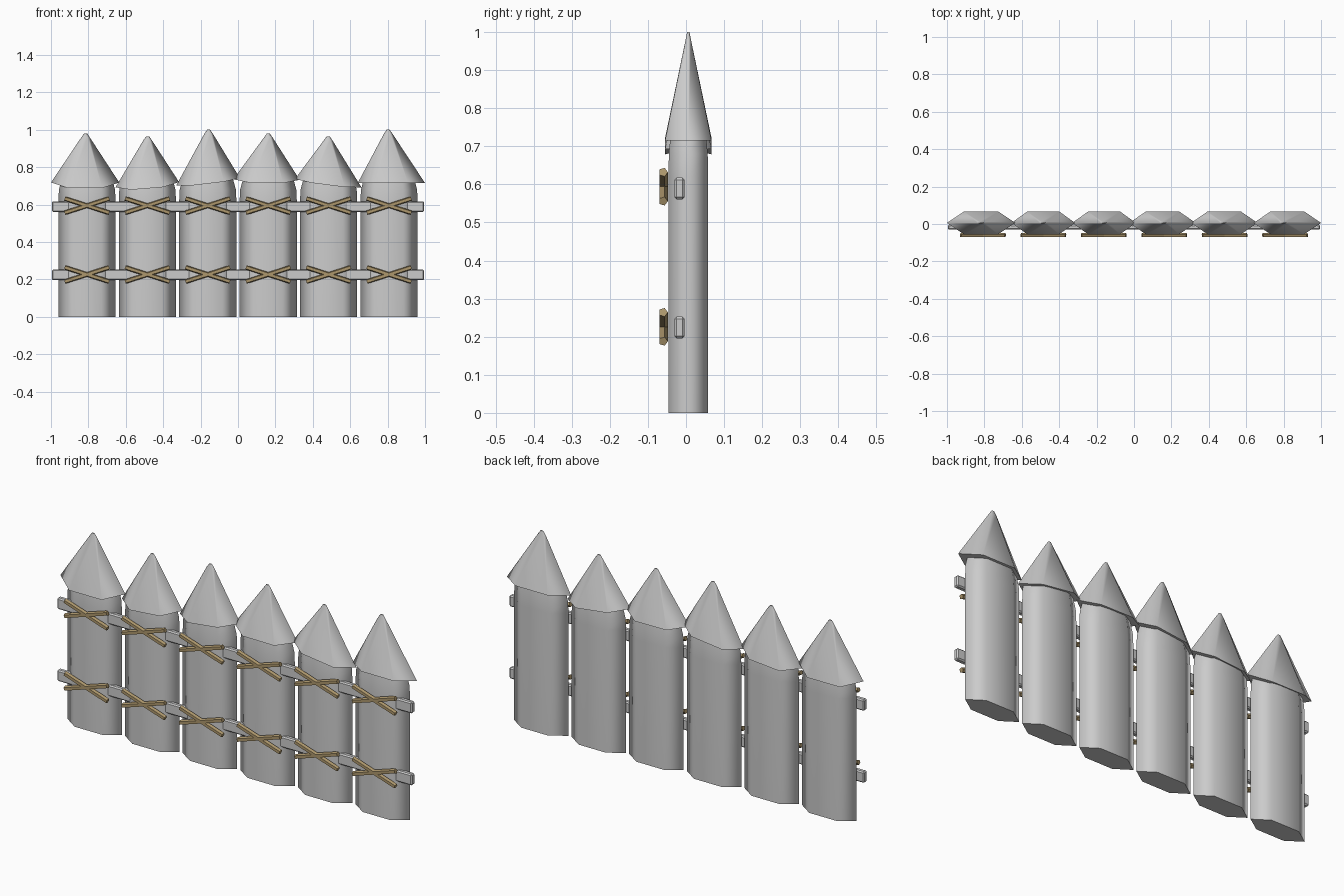
import bpy, bmesh, math
from mathutils import Matrix, Vector

if "Cube" in bpy.data.objects:
    bpy.data.objects.remove(bpy.data.objects["Cube"], do_unlink=True)


def material(name, color):
    m = bpy.data.materials.new(name)
    m.use_nodes = True
    m.diffuse_color = (*color, 1)
    m.node_tree.nodes["Principled BSDF"].inputs["Base Color"].default_value = (*color, 1)
    return m


GREY = material("pale grey", (0.6, 0.6, 0.6))
TAN = material("rope tan", (0.42, 0.31, 0.15))
MID_Y = 0.006
HEX = [(math.cos(k * math.pi / 3), math.sin(k * math.pi / 3)) for k in range(6)]


def finish(name, bm, mat, smooth=True):
    bmesh.ops.recalc_face_normals(bm, faces=bm.faces)
    me = bpy.data.meshes.new(name)
    bm.to_mesh(me)
    bm.free()
    me.materials.append(mat)
    for p in me.polygons:
        p.use_smooth = smooth
    ob = bpy.data.objects.new(name, me)
    bpy.context.collection.objects.link(ob)
    return ob


def loft(name, rings, mat):
    """Skin a stack of rings, closing both ends with sharp-edged faces."""
    bm = bmesh.new()
    loops = [[bm.verts.new(p) for p in ring] for ring in rings]
    for a, b in zip(loops, loops[1:]):
        n = len(a)
        for i in range(n):
            bm.faces.new((a[i], a[(i + 1) % n], b[(i + 1) % n], b[i]))
    for end in (loops[0], loops[-1]):
        for e in bm.faces.new(end).edges:
            e.smooth = False
    return finish(name, bm, mat)


def hex_ring(x, rx, ry, z, slope=0, dip=0):
    """Flattened hexagon; slope tilts it along x, dip lowers the wide sides."""
    return [Vector((x + rx * c, MID_Y + ry * s / 0.866,
                    z + slope * c - (dip if abs(s) > 0.1 else 0))) for c, s in HEX]


# Caps: left end, right end, left height, right height, dip, tip x, tip height
CAPS = [
    (-1.0, -0.635, 0.718, 0.718, 0.030, -0.815, 0.98),
    (-0.655, -0.315, 0.692, 0.720, 0.020, -0.483, 0.965),
    (-0.33, 0.01, 0.702, 0.742, 0.010, -0.157, 1.0),
    (-0.025, 0.33, 0.735, 0.732, 0.018, 0.162, 0.98),
    (0.305, 0.66, 0.737, 0.692, 0.010, 0.482, 0.965),
    (0.64, 1.0, 0.715, 0.715, 0.0, 0.803, 1.0),
]

for i, (x0, x1, z0, z1, dip, tip_x, tip_z) in enumerate(CAPS, 1):
    px = -0.8075 + 0.323 * (i - 1)

    # Stake body, slightly narrowed where it enters the cap
    loft(f"stake_{i}", [hex_ring(px, 0.153, 0.052, 0),
                        hex_ring(px, 0.153, 0.052, 0.62),
                        hex_ring(px, 0.150, 0.051, 0.68),
                        hex_ring(px, 0.135, 0.046, 0.735)], GREY)

    # Pointed cap with a blunt tip
    mid, half = (x0 + x1) / 2, (x1 - x0) / 2
    loft(f"stake_cap_{i}", [
        hex_ring(mid, half, 0.061, (z0 + z1) / 2, (z1 - z0) / 2, dip),
        hex_ring(tip_x, 0.022, 0.007, tip_z - 0.02),
        hex_ring(tip_x, 0.008, 0.003, tip_z)], GREY)

    # Crossed lashings at both rail heights
    for level, z in (("lower", 0.226), ("upper", 0.594)):
        for side, tilt in (("a", 1), ("b", -1)):
            bm = bmesh.new()
            bmesh.ops.create_cone(bm, cap_ends=True, segments=5,
                                  radius1=0.0125, radius2=0.0125, depth=0.25)
            spin = Matrix.Rotation(math.pi / 2, 4, "Y")
            lean = Matrix.Rotation(tilt * 0.31, 4, "Y")
            bm.transform(Matrix.Translation((px, -0.06, z)) @ lean @ spin)
            finish(f"{level}_lashing_{i}{side}", bm, TAN, False)

# Cross rails
for level, z in (("lower", 0.224), ("upper", 0.589)):
    bm = bmesh.new()
    bmesh.ops.create_cube(bm, size=1)
    bm.transform(Matrix.Translation((0, -0.017, z)) @ Matrix.Diagonal((1.99, 0.027, 0.057, 1)))
    rail = finish(f"{level}_rail", bm, GREY, False)
    bevel = rail.modifiers.new("Bevel", "BEVEL")
    bevel.width = 0.006
    bevel.segments = 1
